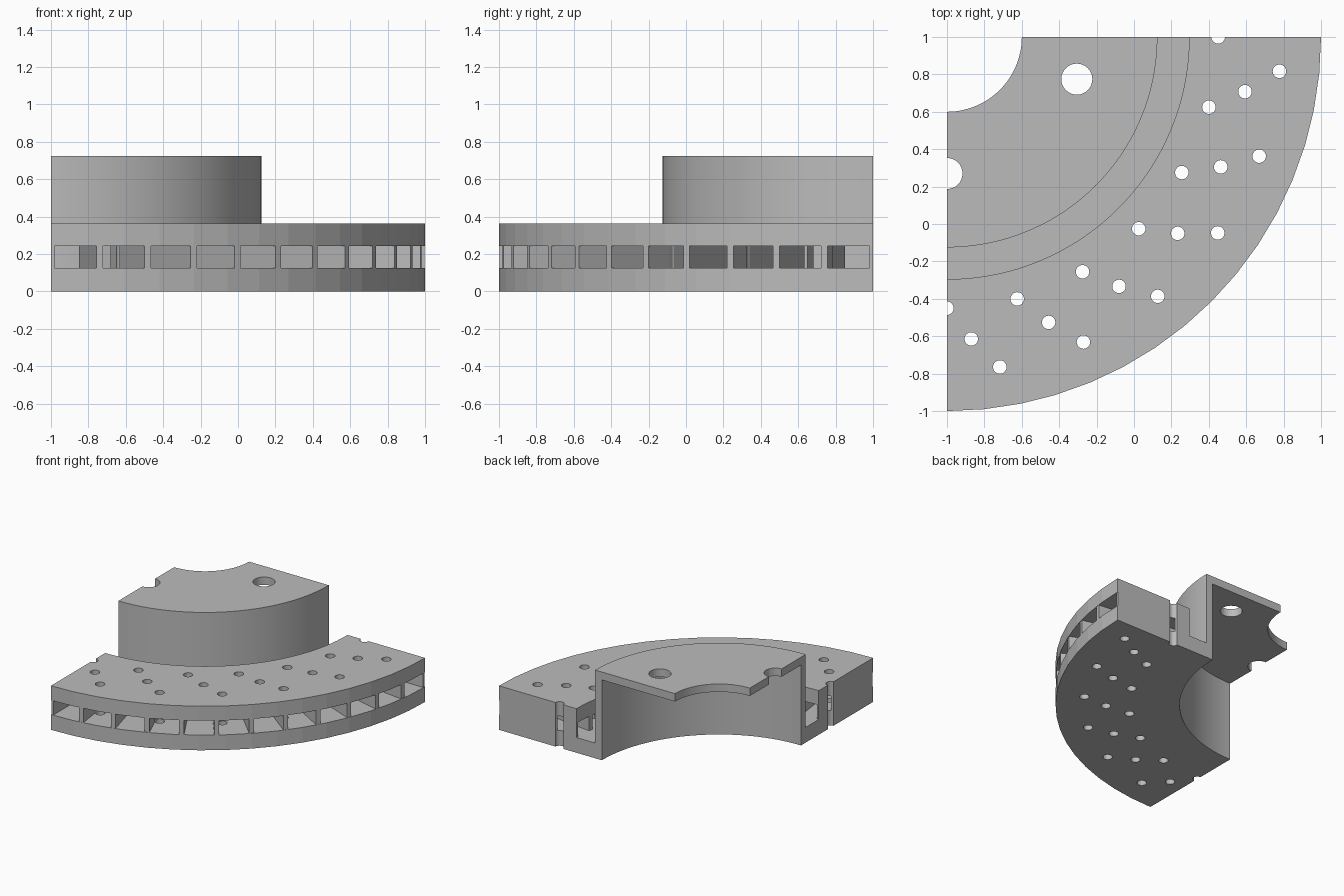
import bpy, bmesh
from math import pi, sin, cos, radians

if "Cube" in bpy.data.objects:
    bpy.data.objects.remove(bpy.data.objects["Cube"], do_unlink=True)

# Rotor axis and main sizes
CX, CY = -1, 1
R_OUT, R_RING, R_HAT, R_BORE, R_CENTRE = 2.0, 1.295, 1.125, 1.065, 0.4
Z_LOW, Z_VANE, Z_RING, Z_LID, Z_TOP = 0.125, 0.243, 0.362, 0.66, 0.725
FACETS, SUB = 16, 3

grey = bpy.data.materials.new("cast_iron_grey")
grey.use_nodes = True
grey.diffuse_color = (0.5, 0.5, 0.5, 1)
grey.node_tree.nodes["Principled BSDF"].inputs["Base Color"].default_value = (0.5, 0.5, 0.5, 1)


def polar(r, a, z, side=0):
    """Point at radius r and angle a, shifted sideways by side."""
    return (CX + r * cos(a) - side * sin(a), CY - r * sin(a) - side * cos(a), z)


def finish(bm, name):
    bmesh.ops.recalc_face_normals(bm, faces=bm.faces)
    mesh = bpy.data.meshes.new(name)
    bm.to_mesh(mesh)
    bm.free()
    mesh.materials.append(grey)
    ob = bpy.data.objects.new(name, mesh)
    bpy.context.collection.objects.link(ob)
    return ob


def quarter_turn(name, profile):
    """Sweep a closed (radius, height) profile through 90 degrees; the rim is faceted."""
    bm = bmesh.new()
    step = pi / 2 / FACETS
    rings = []
    for i in range(FACETS * SUB + 1):
        a = step * i / SUB
        flat = cos(step / 2) / cos((i % SUB) / SUB * step - step / 2)
        rings.append([bm.verts.new(polar(r * flat if r == R_OUT else r, a, z)) for r, z in profile])
    n = len(profile)
    for p, q in zip(rings, rings[1:]):
        for j in range(n):
            k = (j + 1) % n
            bm.faces.new((p[j], p[k], q[k], q[j]))
    bm.faces.new(rings[0])
    bm.faces.new(rings[-1])
    return finish(bm, name)


# Hat with its lid and the lower friction plate
lower = quarter_turn("hat_and_lower_plate", [
    (R_CENTRE, Z_LID), (R_CENTRE, Z_TOP), (R_HAT, Z_TOP), (R_HAT, Z_LOW),
    (R_OUT, Z_LOW), (R_OUT, 0), (R_BORE, 0), (R_BORE, Z_LID)])

# Upper friction plate
upper = quarter_turn("upper_plate", [
    (R_RING, Z_VANE), (R_RING, Z_RING), (R_OUT, Z_RING), (R_OUT, Z_VANE)])

# Radial cooling vanes, halved at both cut ends
bm = bmesh.new()
HALF = 0.018
for i in range(13):
    a = radians(7.5 * i)
    s0 = 0 if i == 0 else -HALF
    s1 = 0 if i == 12 else HALF
    base = [bm.verts.new(polar(r, a, Z_LOW, s))
            for r, s in ((R_RING, s0), (R_OUT - 0.004, s0), (R_OUT - 0.004, s1), (R_RING, s1))]
    face = bm.faces.new(base)
    new = bmesh.ops.extrude_face_region(bm, geom=[face])["geom"]
    top = [v for v in new if isinstance(v, bmesh.types.BMVert)]
    bmesh.ops.translate(bm, verts=top, vec=(0, 0, Z_VANE - Z_LOW))
vanes = finish(bm, "cooling_vanes")

# Drilled holes: (radius from axis, angle, hole radius)
holes = [(0.73, 18, 0.083), (0.73, 90, 0.083)]
holes += [(1.45, 15 * k, 0.036) for k in range(7)]
holes += [(1.62, 15 * k + 10.4, 0.036) for k in range(6)]
holes += [(1.787, 15 * k + 5.9, 0.036) for k in range(6)]
bm = bmesh.new()
for r, deg, size in holes:
    drill = bmesh.ops.create_cone(bm, cap_ends=True, segments=32, radius1=size, radius2=size, depth=3)
    bmesh.ops.translate(bm, verts=drill["verts"], vec=polar(r, radians(deg), 0))
cutter = finish(bm, "hole_cutter")
cutter.hide_render = True

for ob in (lower, upper, vanes):
    mod = ob.modifiers.new("holes", "BOOLEAN")
    mod.operation, mod.solver, mod.object = "DIFFERENCE", "EXACT", cutter
    bpy.ops.object.select_all(action="DESELECT")
    ob.select_set(True)
    bpy.context.view_layer.objects.active = ob
    bpy.ops.object.modifier_apply(modifier=mod.name)
    # Smooth the hat, keep the rim facets crisp
    bpy.ops.object.shade_smooth_by_angle(angle=radians(4))
bpy.data.objects.remove(cutter, do_unlink=True)
